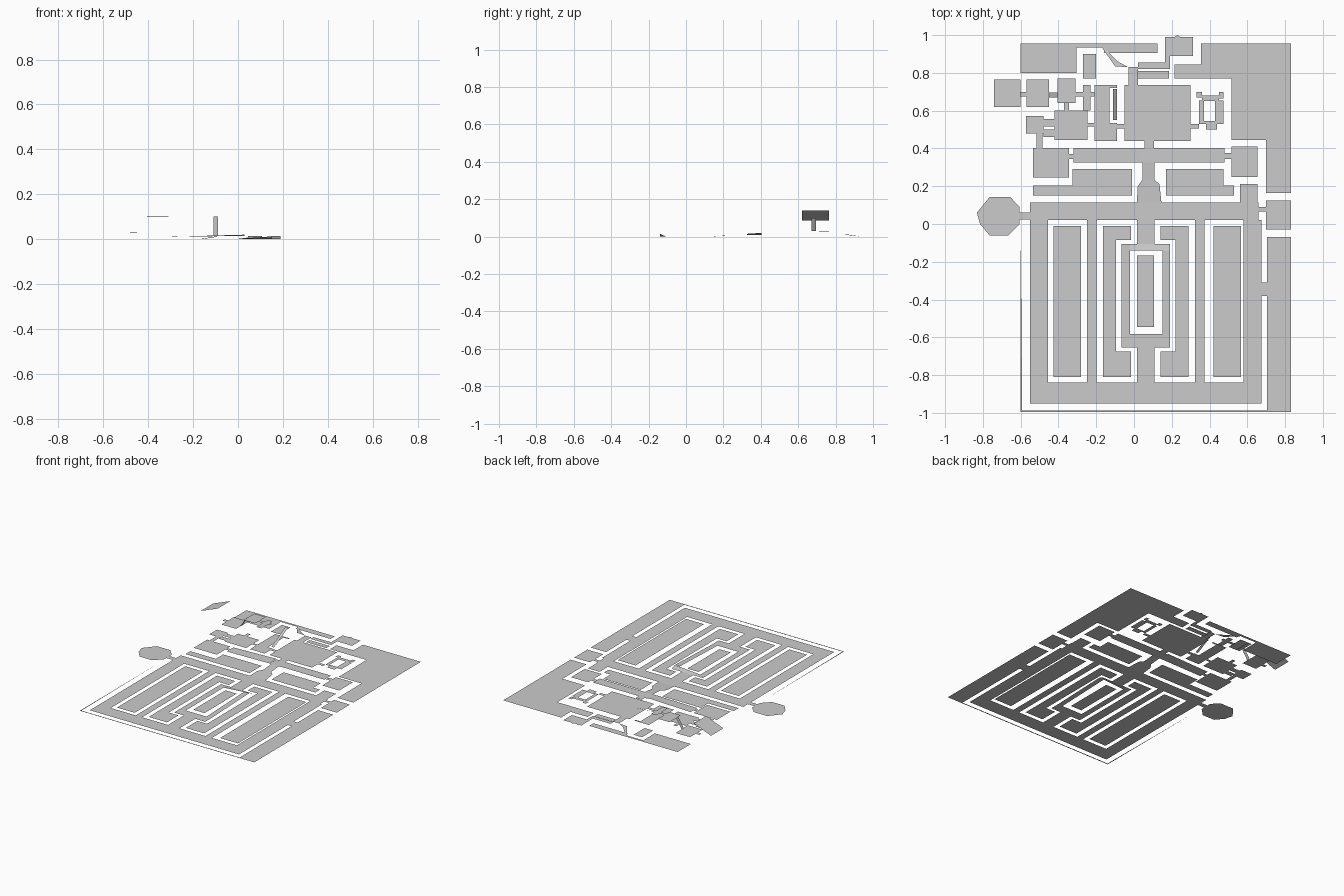
import bpy, bmesh, math


def inside(x, y, r):
    return r[0] < x < r[2] and r[1] < y < r[3]


def sheet(name, rects, z=0.0, holes=()):
    """Flat sheet: union of rectangles (x0, y0, x1, y1) minus holes."""
    every = list(rects) + list(holes)
    xs = sorted({v for r in every for v in (r[0], r[2])})
    ys = sorted({v for r in every for v in (r[1], r[3])})
    bm = bmesh.new()
    for x0, x1 in zip(xs, xs[1:]):
        for y0, y1 in zip(ys, ys[1:]):
            cx, cy = (x0 + x1) / 2, (y0 + y1) / 2
            if any(inside(cx, cy, r) for r in rects) and not any(inside(cx, cy, h) for h in holes):
                bm.faces.new([bm.verts.new((x, y, z)) for x, y in
                              ((x0, y0), (x1, y0), (x1, y1), (x0, y1))])
    bmesh.ops.remove_doubles(bm, verts=bm.verts, dist=1e-5)
    return finish(name, bm)


def polygon(name, pts):
    bm = bmesh.new()
    bm.faces.new([bm.verts.new(p) for p in pts])
    return finish(name, bm)


def finish(name, bm):
    me = bpy.data.meshes.new(name)
    bm.to_mesh(me)
    bm.free()
    ob = bpy.data.objects.new(name, me)
    bpy.context.collection.objects.link(ob)
    return ob


def ramp(name, x0, y0, x1, y1, sw, se, ne, nw):
    """Rectangle with its own height at each corner."""
    return polygon(name, [(x0, y0, sw), (x1, y0, se), (x1, y1, ne), (x0, y1, nw)])


MID = 0.062


def both(rects):
    """Rectangles plus their mirror images about the lower hall axis."""
    return rects + [(2 * MID - r[2], r[1], 2 * MID - r[0], r[3]) for r in rects]


# Outer ground on the right and along the top
sheet("right_upper_ground", [(0.355, 0.77, 0.83, 0.955), (0.215, 0.77, 0.355, 0.845),
                             (0.515, 0.445, 0.83, 0.77), (0.70, 0.165, 0.83, 0.445)])
sheet("top_left_ground", [(-0.6, 0.80, -0.305, 0.955), (-0.305, 0.935, -0.16, 0.955),
                          (-0.16, 0.905, 0.125, 0.955)])
sheet("top_centre_ground", [(0.02, 0.77, 0.185, 0.81)])
sheet("top_small_block", [(-0.27, 0.77, -0.2, 0.9)])
sheet("right_lower_ground", [(0.705, -0.995, 0.83, -0.07)])
sheet("bottom_edge_strip", [(-0.6, -0.995, 0.705, -0.987)])
polygon("left_edge_strip", [(-0.6, -0.99, 0), (-0.592, -0.99, 0), (-0.599, -0.14, 0), (-0.6, -0.14, 0)])

# Lower hall: long aisles joined at the top and bottom, with a ring in the middle
aisles = both([(-0.55, -0.95, -0.455, 0.02), (-0.25, -0.84, -0.198, 0.02)])
sheet("lower_hall_floor", aisles + [
    (-0.55, -0.95, 0.67, -0.84), (-0.55, 0.02, 0.66, 0.115), (0.56, 0.115, 0.655, 0.212),
    (0.015, -0.84, 0.108, -0.655), (0.015, -0.105, 0.108, 0.02),
    (-0.065, -0.655, -0.02, -0.105), (-0.02, -0.655, 0.19, -0.583),
    (0.66, 0.065, 0.70, 0.09), (0.70, -0.03, 0.83, 0.125),
    (0.67, -0.38, 0.705, -0.31), (-0.605, 0.025, -0.55, 0.062)])
ramp("ring_right_ramp", 0.15, -0.583, 0.19, -0.14, 0, 0, 0.015, 0.015)
ramp("ring_top_ramp", -0.02, -0.14, 0.19, -0.105, 0, 0.015, 0, 0)

# Islands between the aisles
sheet("outer_islands", [(-0.425, -0.81, -0.28, -0.01), (0.42, -0.81, 0.567, -0.01)])
sheet("inner_islands", both([(-0.165, -0.81, -0.095, -0.01), (-0.095, -0.085, -0.015, -0.01),
                             (-0.095, -0.81, -0.015, -0.675)]))
sheet("centre_island", [(0.015, -0.545, 0.107, -0.168)])

# Round room on the left
polygon("round_room", [(-0.832, 0.06, 0), (-0.815, 0.0, 0), (-0.765, -0.06, 0), (-0.665, -0.06, 0),
                       (-0.605, 0.0, 0), (-0.605, 0.09, 0), (-0.655, 0.142, 0), (-0.765, 0.142, 0)])

# Middle blocks and the ramp between them
sheet("middle_left_block", [(-0.325, 0.15, -0.01, 0.29), (-0.535, 0.15, -0.325, 0.205)])
sheet("middle_right_block", [(0.17, 0.15, 0.475, 0.29), (0.475, 0.15, 0.53, 0.205)])
polygon("centre_ramp_lower", [(0.015, 0.115, 0), (0.145, 0.115, 0), (0.135, 0.21, 0.005),
                              (0.108, 0.235, 0.007), (0.045, 0.235, 0.007), (0.02, 0.2, 0.004)])
ramp("centre_ramp_upper", 0.045, 0.235, 0.108, 0.325, 0.007, 0.007, 0.015, 0.015)

# Cross corridor with a room at either end
sheet("cross_corridor", [(0.03, 0.325, 0.48, 0.403), (0.055, 0.403, 0.105, 0.44)], 0.015)
ramp("cross_corridor_left", -0.32, 0.325, 0.03, 0.403, 0.01, 0.015, 0.02, 0.01)
sheet("west_room", [(-0.535, 0.245, -0.345, 0.403), (-0.345, 0.345, -0.32, 0.37),
                    (-0.515, 0.403, -0.485, 0.48)], 0.01)
sheet("east_room", [(0.515, 0.25, 0.655, 0.41), (0.48, 0.345, 0.515, 0.375)], 0.01)

# Upper rooms
sheet("upper_hall", [(-0.05, 0.44, 0.298, 0.735), (-0.21, 0.44, -0.09, 0.735),
                     (-0.09, 0.505, -0.05, 0.53), (0.298, 0.505, 0.345, 0.53),
                     (-0.03, 0.735, 0.02, 0.83)], 0.012,
      holes=[(-0.13, 0.535, -0.085, 0.72)])
sheet("pillar_room", [(0.345, 0.53, 0.475, 0.655), (0.38, 0.50, 0.44, 0.53),
                      (0.36, 0.655, 0.45, 0.68), (0.33, 0.67, 0.36, 0.70),
                      (0.45, 0.665, 0.475, 0.70)], 0.012,
      holes=[(0.37, 0.545, 0.43, 0.65)])
sheet("north_room", [(0.165, 0.89, 0.312, 1.0 - 0.01), (0.165, 0.855, 0.19, 0.89),
                     (0.02, 0.82, 0.19, 0.855)], 0.005)
polygon("north_room_tip", [(0.215, 0.99, 0.005), (0.245, 0.99, 0.005), (0.23, 1.0, 0.005)])
polygon("north_slope", [(-0.17, 0.935, 0), (-0.1, 0.835, 0.012), (-0.03, 0.83, 0.012),
                        (-0.085, 0.86, 0.012), (-0.16, 0.935, 0)])

# Stair up to the raised rooms
ramp("stair_ramp", -0.11, 0.55, -0.09, 0.715, 0.015, 0.015, 0.1, 0.1)

# Upper left rooms
sheet("northwest_hall", [(-0.42, 0.445, -0.245, 0.6), (-0.48, 0.46, -0.42, 0.5),
                         (-0.48, 0.515, -0.42, 0.555), (-0.572, 0.48, -0.48, 0.572),
                         (-0.37, 0.6, -0.345, 0.64), (-0.245, 0.515, -0.21, 0.535)], 0.01)
ramp("raised_room", -0.405, 0.64, -0.31, 0.77, 0.1, 0.1, 0.098, 0.098)
sheet("raised_corridor", [(-0.31, 0.675, -0.21, 0.7), (-0.27, 0.6, -0.23, 0.735)], 0.1)
ramp("far_corridor", -0.45, 0.67, -0.405, 0.695, 0.03, 0.1, 0.1, 0.03)
ramp("far_room", -0.57, 0.62, -0.45, 0.765, 0.03, 0.03, 0.028, 0.03)
ramp("tilted_link", -0.6, 0.675, -0.57, 0.7, 0.03, 0.03, 0.03, 0.03)
ramp("tilted_room", -0.74, 0.62, -0.6, 0.765, 0.085, 0.14, 0.14, 0.085)
